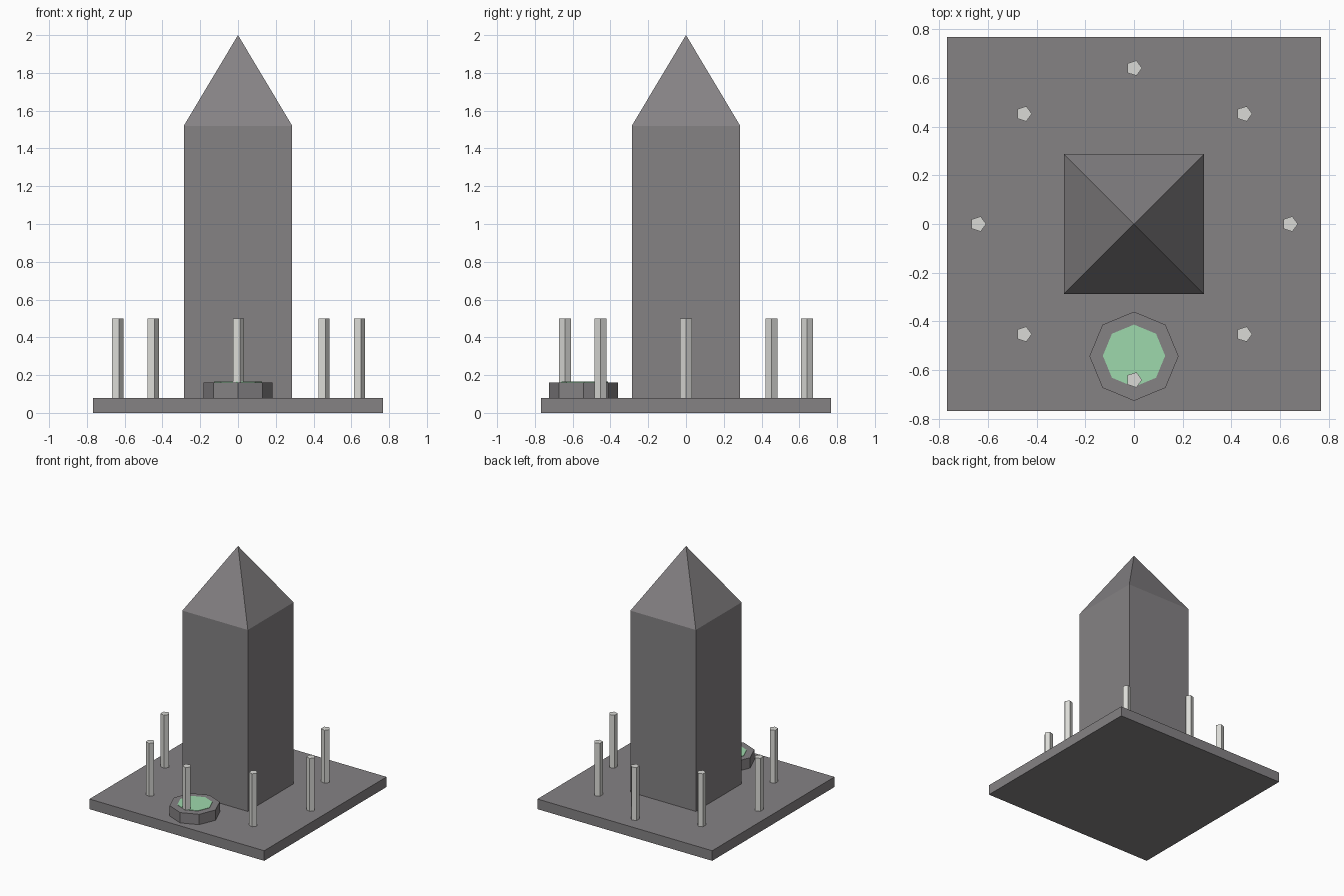
import bpy, math

if "Cube" in bpy.data.objects:
    bpy.data.objects.remove(bpy.data.objects["Cube"])


def material(name, rgb):
    def lin(c):
        c /= 255
        return c / 12.92 if c <= 0.04045 else ((c + 0.055) / 1.055) ** 2.4
    m = bpy.data.materials.new(name)
    m.diffuse_color = (*[lin(c) for c in rgb], 1)
    m.use_nodes = True
    m.node_tree.nodes["Principled BSDF"].inputs["Base Color"].default_value = m.diffuse_color
    return m


stone = material("grey stone", (133, 130, 132))
pale = material("pale stone", (218, 218, 214))
green = material("pale green", (158, 216, 172))


def finish(name, mat):
    ob = bpy.context.object
    ob.name = name
    ob.data.materials.append(mat)
    return ob


def box(name, width, z0, z1, mat):
    bpy.ops.mesh.primitive_cube_add(size=1, location=(0, 0, (z0 + z1) / 2))
    ob = finish(name, mat)
    ob.scale = (width, width, z1 - z0)
    return ob


def prism(name, sides, radius, x, y, z0, z1, mat, turn=0.0):
    bpy.ops.mesh.primitive_cylinder_add(
        vertices=sides, radius=radius, depth=z1 - z0,
        location=(x, y, (z0 + z1) / 2), rotation=(0, 0, turn))
    return finish(name, mat)


# Square plinth and tower shaft
box("plinth", 1.534, 0, 0.08, stone)
box("tower_shaft", 0.574, 0.07, 1.52, stone)

# Pyramid roof
bpy.ops.mesh.primitive_cone_add(
    vertices=4, radius1=0.287 * math.sqrt(2), radius2=0, depth=0.48,
    location=(0, 0, 1.76), rotation=(0, 0, math.pi / 4))
finish("pyramid_roof", stone)

# Octagonal basin with its water surface
prism("basin", 8, 0.183, 0, -0.543, 0.07, 0.162, stone)
prism("basin_water", 8, 0.128, 0, -0.541, 0.158, 0.165, green)

# Ring of eight five-sided posts, each with a corner towards +x
for i in range(8):
    a = i * math.pi / 4
    prism(f"post_{i + 1}", 5, 0.033, 0.64 * math.cos(a), 0.64 * math.sin(a),
          0.07, 0.5, pale, -math.pi / 2)
